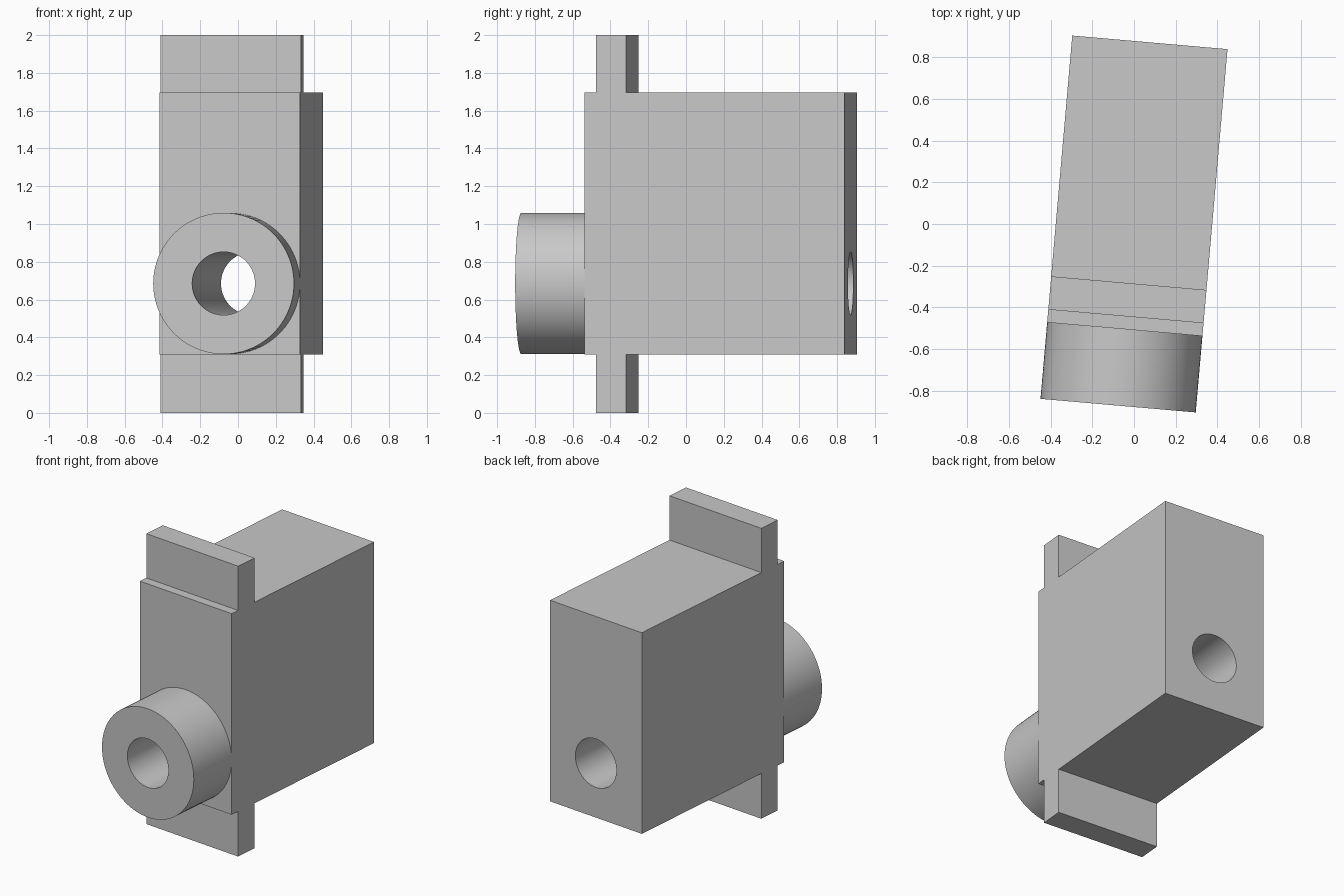
import bpy
import bmesh
from math import radians
from mathutils import Matrix, Vector

if "Cube" in bpy.data.objects:
    bpy.data.objects.remove(bpy.data.objects["Cube"])

TURN = Matrix.Rotation(radians(-5), 4, 'Z')
HALF_WIDTH = 0.374
AXIS_Z = 0.685
BORE_RADIUS = 0.167
FRONT, BACK, BOSS_FRONT = -0.507, 0.875, -0.875

grey = bpy.data.materials.new("light grey")
grey.use_nodes = True
colour = (0.58, 0.58, 0.58, 1)
grey.diffuse_color = colour
grey.node_tree.nodes["Principled BSDF"].inputs["Base Color"].default_value = colour


def add_object(name, bm):
    bmesh.ops.recalc_face_normals(bm, faces=bm.faces)
    mesh = bpy.data.meshes.new(name)
    bm.to_mesh(mesh)
    bm.free()
    mesh.materials.append(grey)
    obj = bpy.data.objects.new(name, mesh)
    obj.matrix_world = TURN
    bpy.context.collection.objects.link(obj)
    return obj


def cylinder(name, radius, y0, y1):
    bm = bmesh.new()
    place = Matrix.Translation((0, (y0 + y1) / 2, AXIS_Z)) @ Matrix.Rotation(radians(90), 4, 'X')
    bmesh.ops.create_cone(bm, cap_ends=True, segments=96, radius1=radius,
                          radius2=radius, depth=y1 - y0, matrix=place)
    return add_object(name, bm)


# Body block with upper and lower flange tabs, as one side profile extruded across
low, high = 0.31, 1.695
tab_front, tab_back = -0.445, -0.285
profile = [(FRONT, low), (tab_front, low), (tab_front, 0), (tab_back, 0),
           (tab_back, low), (BACK, low), (BACK, high), (tab_back, high),
           (tab_back, 2), (tab_front, 2), (tab_front, high), (FRONT, high)]
bm = bmesh.new()
face = bm.faces.new([bm.verts.new((-HALF_WIDTH, y, z)) for y, z in profile])
extruded = bmesh.ops.extrude_face_region(bm, geom=[face])
bmesh.ops.translate(bm, vec=Vector((2 * HALF_WIDTH, 0, 0)),
                    verts=[v for v in extruded["geom"] if isinstance(v, bmesh.types.BMVert)])
body = add_object("body_with_flange", bm)

# Round boss on the front
boss = cylinder("front_boss", HALF_WIDTH, BOSS_FRONT, FRONT)

# Bore running right through boss and body
cutter = cylinder("bore_cutter", BORE_RADIUS, -1.2, 1.2)
cutter.hide_render = True
bpy.context.view_layer.update()
for obj in (body, boss):
    cut = obj.modifiers.new("bore", 'BOOLEAN')
    cut.operation = 'DIFFERENCE'
    cut.solver = 'EXACT'
    cut.object = cutter
    bpy.ops.object.select_all(action='DESELECT')
    bpy.context.view_layer.objects.active = obj
    obj.select_set(True)
    bpy.ops.object.modifier_apply(modifier=cut.name)
    bpy.ops.object.shade_smooth_by_angle(angle=radians(30))
bpy.data.objects.remove(cutter)
